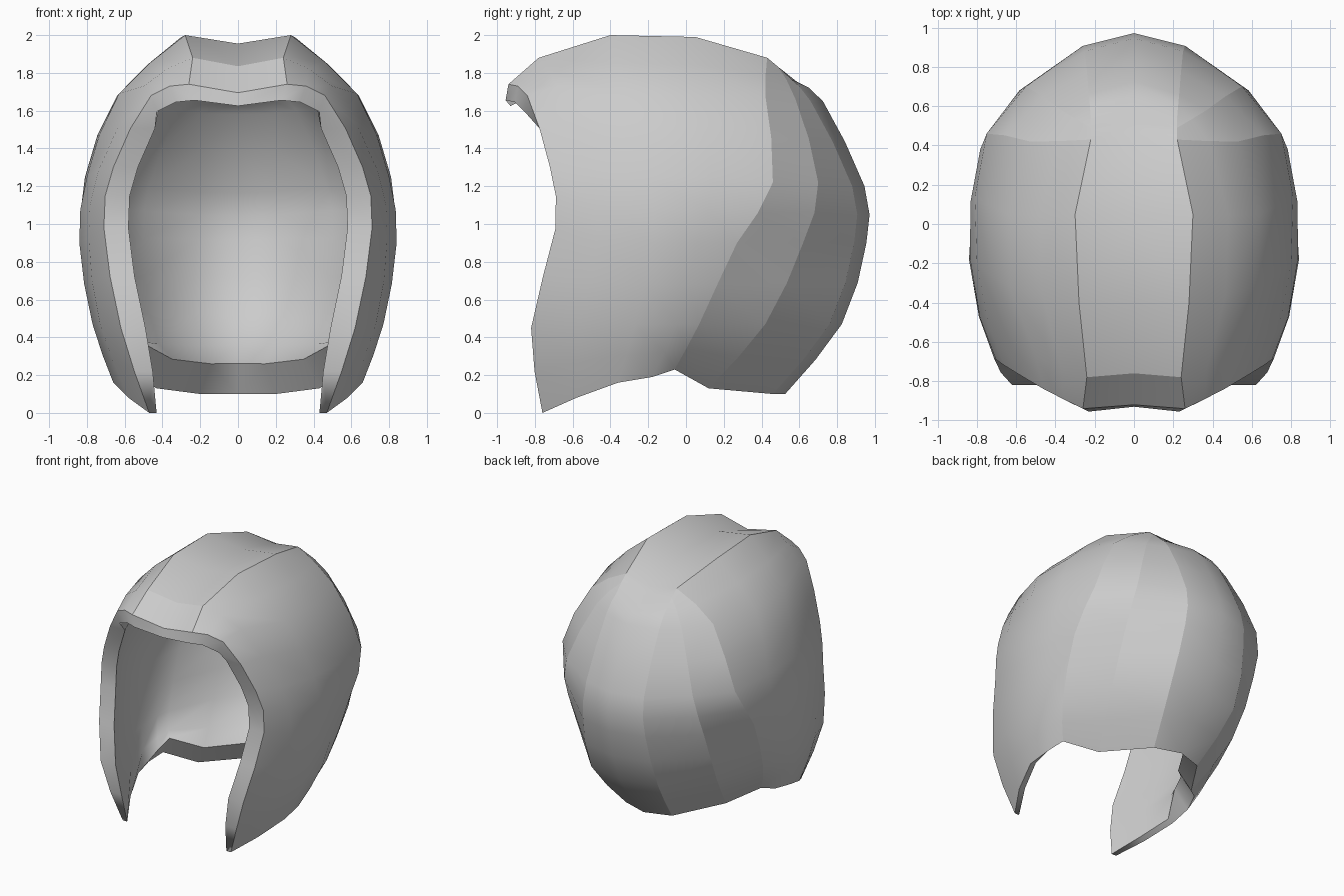
import bpy, bmesh
from mathutils import Vector

if "Cube" in bpy.data.objects:
    bpy.data.objects.remove(bpy.data.objects["Cube"])

# Half-shell profiles, each running from the crest line down to the lower hem
profiles = {
    "opening": [(.26, -.94, 1.74), (.46, -.84, 1.68), (.66, -.72, 1.30),
                (.71, -.69, .98), (.62, -.82, .45), (.47, -.76, 0)],
    "temple": [(.24, -.78, 1.88), (.50, -.68, 1.73), (.74, -.52, 1.28),
               (.79, -.47, .92), (.73, -.56, .47), (.58, -.58, .08)],
    "side": [(.28, -.40, 2.0), (.63, -.32, 1.69), (.80, -.20, 1.25),
             (.84, -.18, .90), (.77, -.27, .47), (.66, -.36, .16)],
    "ear": [(.30, .05, 1.99), (.64, .05, 1.68), (.81, .14, 1.25),
            (.825, .06, .90), (.76, -.05, .47), (.65, -.18, .19)],
    "rear_side": [(.22, .43, 1.88), (.53, .42, 1.68), (.75, .46, 1.22),
                  (.78, .27, .90), (.72, .07, .47), (.61, -.06, .23)],
    "rear": [(.22, .49, 1.83), (.37, .58, 1.66), (.55, .70, 1.22),
             (.59, .62, .90), (.56, .42, .47), (.43, .12, .13)],
    "spine": [(.22, .55, 1.77), (.23, .66, 1.65), (.25, .88, 1.20),
              (.27, .89, .90), (.29, .76, .47), (.20, .46, .10)],
}


def smooth_path(points):
    """Insert one curved midpoint between every pair of points."""
    p = [Vector(q) for q in points]
    p = [2 * p[0] - p[1]] + p + [2 * p[-1] - p[-2]]
    path = []
    for i in range(1, len(p) - 2):
        path += [p[i], .5625 * (p[i] + p[i + 1]) - .0625 * (p[i - 1] + p[i + 2])]
    return path + [p[-2]]


bm = bmesh.new()
cols = [[bm.verts.new(q) for q in smooth_path(p)] for p in profiles.values()]
last = len(cols[0]) - 1

# Centre strip: a shallow valley on top that becomes a ridge at the back
crest = [c[0] for c in cols[:-1]] + cols[-1]
centre = []
for i, v in enumerate(crest):
    back = min(1, max(0, (i - 3) / 5))
    dy = .02 if i < 2 else .065 * back
    centre.append(bm.verts.new((0, v.co.y + dy, v.co.z - .045 * (1 - back))))


def grid(a, b):
    for i in range(len(a) - 1):
        bm.faces.new((a[i], a[i + 1], b[i + 1], b[i]))


for a, b in zip(cols, cols[1:]):
    grid(a, b)
grid(crest, centre)
bmesh.ops.recalc_face_normals(bm, faces=bm.faces)
middle = Vector((0, 0, 1))
if sum(f.normal.dot(f.calc_center_median() - middle) for f in bm.faces) < 0:
    bmesh.ops.reverse_faces(bm, faces=bm.faces)
bm.normal_update()

# Creases along the crest and the rear panels
creases = [crest, cols[4], cols[5], [centre[1], crest[1]]]
for line in creases:
    for a, b in zip(line, line[1:]):
        edge = bm.edges.get((a, b))
        if edge:
            edge.smooth = False

# Inner lining: offset inwards, thin at the cheek tips, thick at the hem
outer_faces = list(bm.faces)
rim = [l for f in outer_faces for l in f.loops
       if l.edge.is_boundary and max(abs(v.co.x) for v in l.edge.verts) > 1e-4]
rim = [(l.vert, l.link_loop_next.vert) for l in rim]
shift = {}
for v in bm.verts:
    n = v.normal.copy()
    if abs(v.co.x) < 1e-4:
        n.x = 0
        n.normalize()
    shift[v] = -.12 * n
for j, col in enumerate(cols):
    if j < 3:
        shift[col[last]] *= .4
    else:
        shift[col[last]] += Vector((0, 0, .08))
shift[centre[-1]] += Vector((0, 0, .08))
shift[centre[0]] = Vector((0, -.01, -.07))
for i, v in enumerate(cols[0]):
    if i < 3:
        shift[v] = Vector((-.03, -.015, -.085))
    else:
        shift[v] = Vector((-.13 * {last: .3, last - 1: .75}.get(i, 1), 0, 0))
inner = {v: bm.verts.new(v.co + d) for v, d in shift.items()}
for f in outer_faces:
    bm.faces.new([inner[v] for v in reversed(f.verts)])

# Rim joining the outer shell to the lining
for a, b in rim:
    bm.faces.new((b, a, inner[a], inner[b]))
    for e in ((a, b), (inner[a], inner[b])):
        bm.edges.get(e).smooth = False
for f in bm.faces:
    f.smooth = True

mesh = bpy.data.meshes.new("hair_shell")
bm.to_mesh(mesh)
bm.free()
shell = bpy.data.objects.new("hair_shell", mesh)
bpy.context.collection.objects.link(shell)
mirror = shell.modifiers.new("mirror", 'MIRROR')
mirror.use_clip = True

grey = bpy.data.materials.new("plain_grey")
grey.diffuse_color = (.6, .6, .6, 1)
grey.use_nodes = True
grey.node_tree.nodes["Principled BSDF"].inputs["Base Color"].default_value = grey.diffuse_color
mesh.materials.append(grey)
